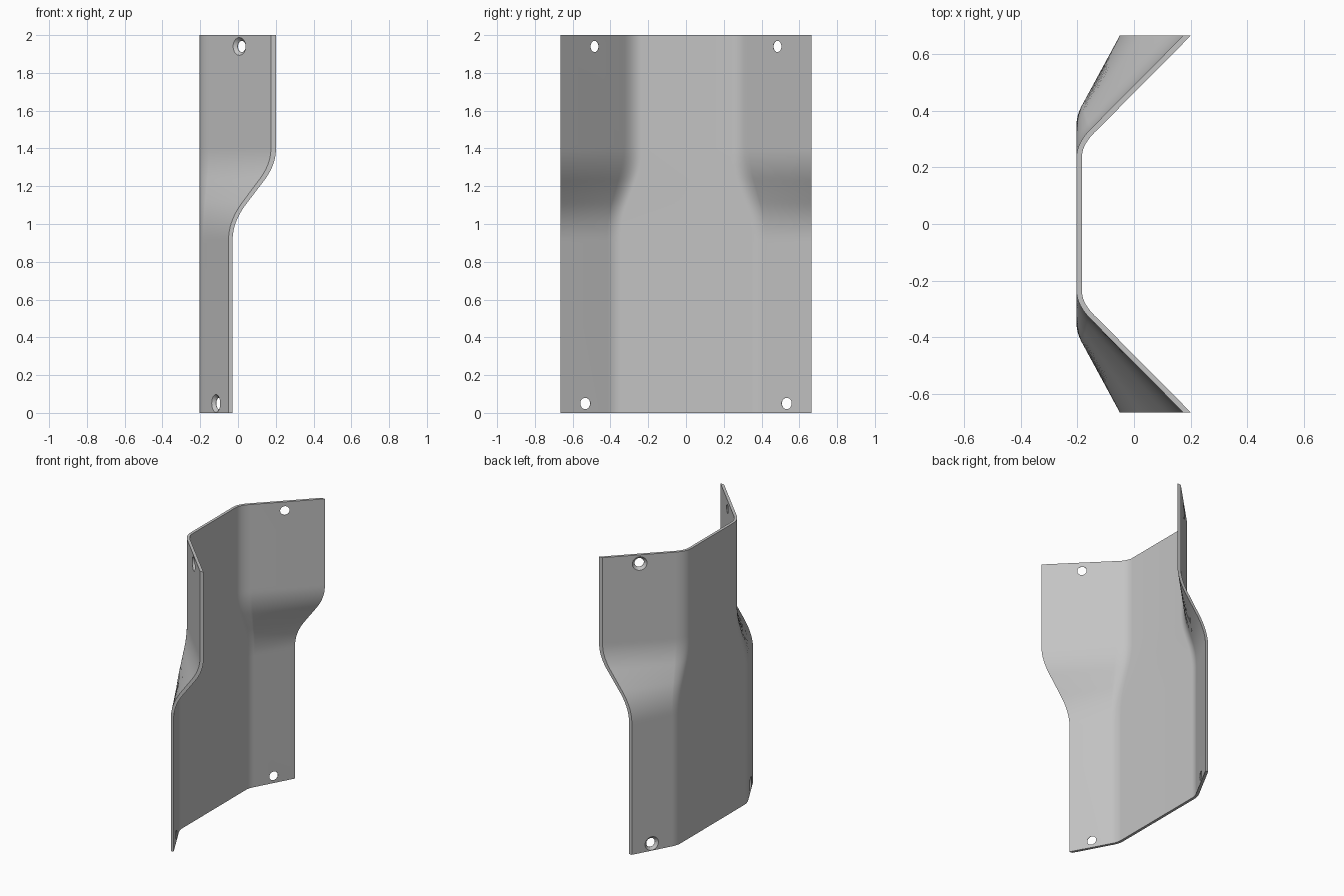
import bpy, bmesh, math
from mathutils import Vector

cube = bpy.data.objects.get("Cube")
if cube:
    bpy.data.objects.remove(cube, do_unlink=True)

HALF, HEIGHT, WEB, THICK = 0.665, 2.0, -0.203, 0.019
BEND_LOW, BEND_HIGH = 1.017, 1.317


def ramp(u, w):
    """Zero, then u, with a rounded corner of half width w."""
    if u <= -w:
        return 0.0
    return u if u >= w else (u + w) ** 2 / (4 * w)


def lerp(a, b, t):
    return a + (b - a) * t


def section(z):
    """Fold position, wing slope and fold rounding at height z."""
    t = (ramp(z - BEND_LOW, 0.1) - ramp(z - BEND_HIGH, 0.08)) / (BEND_HIGH - BEND_LOW)
    fold = lerp(0.383, 0.285, t)
    edge = lerp(-0.05, 0.174, t)
    return fold, (edge - WEB) / (HALF - fold), lerp(0.035, 0.05, t)


def outer_x(y, z):
    fold, slope, w = section(z)
    return WEB + slope * ramp(abs(y) - fold, w)


def inner_x(y, z):
    e = 0.001
    dy = (outer_x(y + e, z) - outer_x(y - e, z)) / (2 * e)
    dz = (outer_x(y, z + e) - outer_x(y, z - e)) / (2 * e)
    return outer_x(y, z) + THICK * math.sqrt(1 + dy * dy + dz * dz)


def new_object(name, bm):
    bmesh.ops.recalc_face_normals(bm, faces=bm.faces)
    mesh = bpy.data.meshes.new(name)
    bm.to_mesh(mesh)
    bm.free()
    obj = bpy.data.objects.new(name, mesh)
    bpy.context.collection.objects.link(obj)
    return obj


# Bent sheet: rows up the height, columns clustered at the folds
STEPS = 10
rows = [0.0] + [lerp(0.9, 1.42, i / 30) for i in range(31)] + [HEIGHT]
bm = bmesh.new()
outer, inner = [], []
for z in rows:
    fold, slope, w = section(z)
    half = [fold + w * (2 * i / STEPS - 1) for i in range(STEPS + 1)] + [HALF]
    ys = [-y for y in reversed(half)] + half
    outer.append([bm.verts.new((outer_x(y, z), y, z)) for y in ys])
    inner.append([bm.verts.new((inner_x(y, z), y, z)) for y in ys])
last = len(outer[0]) - 1
for r in range(len(rows) - 1):
    for c in range(last):
        for g in (outer, inner):
            bm.faces.new((g[r][c], g[r][c + 1], g[r + 1][c + 1], g[r + 1][c]))
    for c in (0, last):
        bm.faces.new((outer[r][c], outer[r + 1][c], inner[r + 1][c], inner[r][c]))
for r in (0, len(rows) - 1):
    for c in range(last):
        bm.faces.new((outer[r][c], outer[r][c + 1], inner[r][c + 1], inner[r][c]))
sheet = new_object("bent_guard_sheet", bm)


# Countersunk screw holes, wide on the outer side
def hole_cutter(y, z):
    slope = section(z)[1]
    side = math.copysign(1, y)
    axis = Vector((1, -side * slope, 0)).normalized()
    across = Vector((-axis.y, axis.x, 0))
    origin = Vector((outer_x(y, z), y, z))
    bm = bmesh.new()
    rings = []
    for radius, depth in ((0.057, -0.01), (0.03, 0.017), (0.03, 0.05)):
        ring = []
        for i in range(32):
            a = math.tau * i / 32
            p = origin + axis * depth + across * (radius * math.cos(a))
            p.z += radius * math.sin(a)
            ring.append(bm.verts.new(p))
        rings.append(ring)
    for a, b in zip(rings, rings[1:]):
        for i in range(32):
            j = (i + 1) % 32
            bm.faces.new((a[i], a[j], b[j], b[i]))
    bm.faces.new(rings[0])
    bm.faces.new(rings[-1])
    cutter = new_object("hole_cutter", bm)
    cutter.hide_render = True
    return cutter


bpy.context.view_layer.objects.active = sheet
sheet.select_set(True)
for y, z in ((0.497, 1.94), (0.542, 0.05)):
    for side in (-1, 1):
        cutter = hole_cutter(side * y, z)
        mod = sheet.modifiers.new("screw_hole", 'BOOLEAN')
        mod.operation = 'DIFFERENCE'
        mod.solver = 'EXACT'
        mod.object = cutter
        bpy.ops.object.modifier_apply(modifier=mod.name)
        bpy.data.objects.remove(cutter, do_unlink=True)

# Plain grey finish
grey = bpy.data.materials.new("plain_grey")
grey.use_nodes = True
colour = (0.55, 0.55, 0.55, 1)
grey.diffuse_color = colour
grey.node_tree.nodes["Principled BSDF"].inputs["Base Color"].default_value = colour
sheet.data.materials.clear()
sheet.data.materials.append(grey)

bpy.ops.object.select_all(action='DESELECT')
sheet.select_set(True)
bpy.ops.object.shade_smooth_by_angle(angle=math.radians(30))
